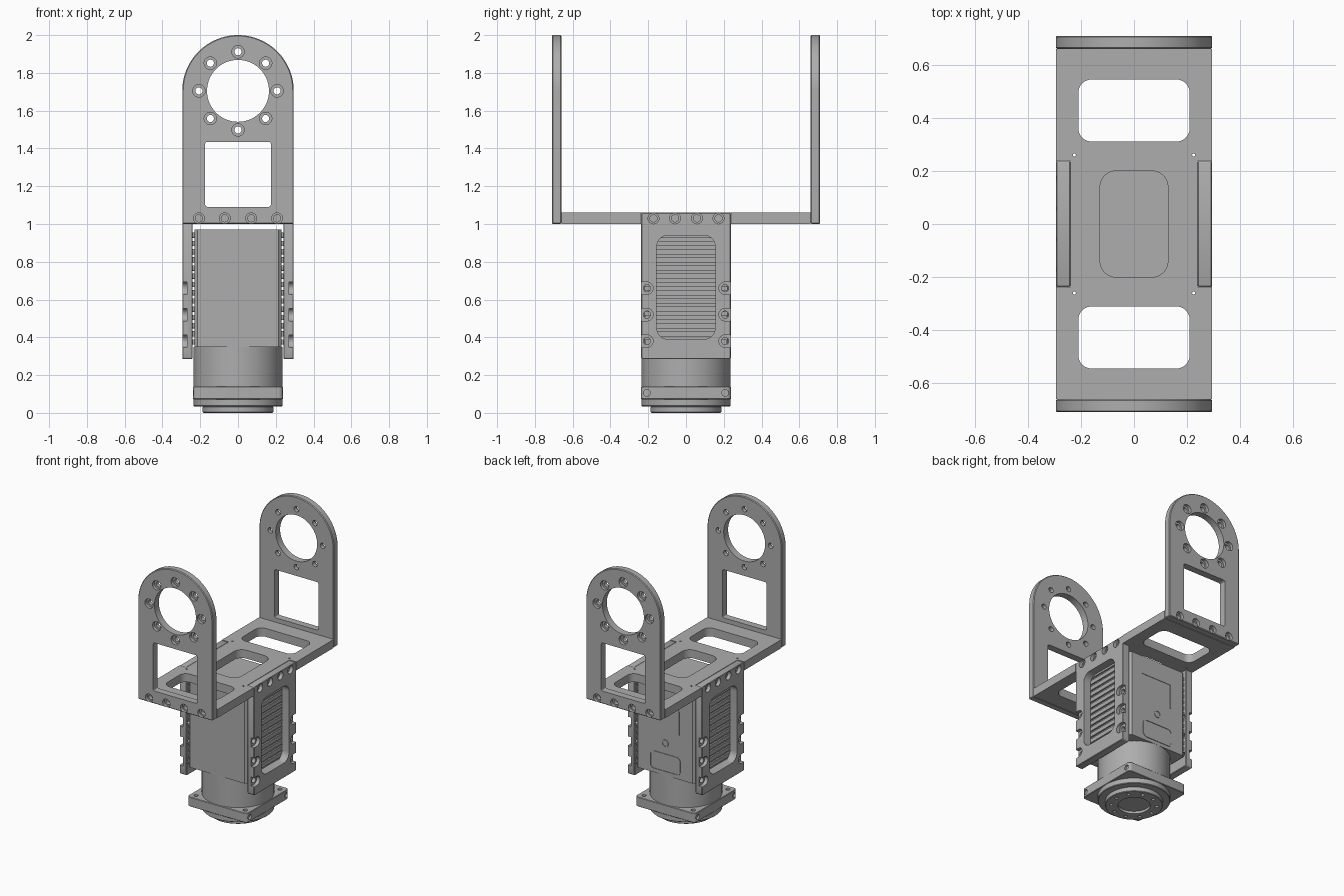
import bpy, bmesh
from math import sin, cos, pi, radians
from mathutils import Vector

cube = bpy.data.objects.get("Cube")
if cube:
    bpy.data.objects.remove(cube, do_unlink=True)

grey = bpy.data.materials.new("machined_grey")
grey.use_nodes = True
grey.diffuse_color = (0.42, 0.42, 0.42, 1)
grey.node_tree.nodes["Principled BSDF"].inputs["Base Color"].default_value = grey.diffuse_color
parts = []


# Outlines in a plane
def arc(u, v, r, start, end, n):
    steps = [radians(start + (end - start) * i / n) for i in range(n + 1)]
    return [(u + r * cos(a), v + r * sin(a)) for a in steps]


def circle(u, v, r, n=24):
    return arc(u, v, r, 0, 360, n)[:-1]


def rounded(u, v, hu, hv, r, n=8):
    return (arc(u + hu - r, v + hv - r, r, 0, 90, n) + arc(u - hu + r, v + hv - r, r, 90, 180, n)
            + arc(u - hu + r, v - hv + r, r, 180, 270, n) + arc(u + hu - r, v - hv + r, r, 270, 360, n))


def ring(u, v, r, count):
    return [(u + r * cos(2 * pi * i / count), v + r * sin(2 * pi * i / count)) for i in range(count)]


# Extrude one or more outlines along an axis
def prism(name, outlines, axis, a, b, bevel=0):
    place = {"X": lambda u, v, w: (w, u, v), "Y": lambda u, v, w: (u, w, v),
             "Z": lambda u, v, w: (u, v, w)}[axis]
    bm = bmesh.new()
    for line in outlines:
        face = bm.faces.new([bm.verts.new(place(u, v, a)) for u, v in line])
        out = bmesh.ops.extrude_face_region(bm, geom=[face], use_keep_orig=True)
        moved = [g for g in out["geom"] if isinstance(g, bmesh.types.BMVert)]
        bmesh.ops.translate(bm, verts=moved, vec=Vector(place(0, 0, b - a)))
    bmesh.ops.recalc_face_normals(bm, faces=bm.faces)
    if bevel:
        sharp = [e for e in bm.edges if e.calc_face_angle(0) > radians(40)]
        bmesh.ops.bevel(bm, geom=sharp, offset=bevel, segments=1, affect="EDGES")
    mesh = bpy.data.meshes.new(name)
    bm.to_mesh(mesh)
    bm.free()
    mesh.materials.append(grey)
    obj = bpy.data.objects.new(name, mesh)
    bpy.context.collection.objects.link(obj)
    parts.append(obj)
    return obj


# Cut outlines out of a part and drop the cutter
def cut(obj, outlines, axis, a, b):
    tool = prism("cutter", outlines, axis, a, b)
    parts.remove(tool)
    mod = obj.modifiers.new("cut", "BOOLEAN")
    mod.operation, mod.solver, mod.object = "DIFFERENCE", "EXACT", tool
    bpy.context.view_layer.update()
    result = bpy.data.meshes.new_from_object(obj.evaluated_get(bpy.context.evaluated_depsgraph_get()))
    obj.modifiers.clear()
    obj.data = result
    bpy.data.objects.remove(tool, do_unlink=True)


HALF, EYE = 0.295, 1.705       # half width of the fork, height of its bearing holes
BORE, HOLE = 0.033, 0.019      # screw head recess and screw hole radii

# Fork arms with bearing hole, window and counterbored screws
for s, name in ((-1, "front_arm"), (1, "back_arm")):
    outline = [(-HALF, 1), (HALF, 1)] + arc(0, EYE, HALF, 0, 180, 48)
    arm = prism(name, [outline], "Y", s * 0.66, s * 0.71, 0.005)
    screws = ring(0, EYE, 0.207, 8) + [(x, 1.03) for x in (-0.207, -0.07, 0.07, 0.207)]
    cut(arm, [circle(0, EYE, 0.164, 64), rounded(0, 1.263, 0.174, 0.172, 0.012, 3)], "Y", s * 0.6, s * 0.8)
    cut(arm, [circle(x, z, BORE - 0.004 * (z < 1.1)) for x, z in screws], "Y", s * 0.688, s * 0.8)
    cut(arm, [circle(x, z, HOLE, 16) for x, z in screws], "Y", s * 0.6, s * 0.8)

# Cross plate, notched for the side plates
IN, DEEP = 0.24, 0.238
quarter = [(HALF, 0.66), (HALF, DEEP), (IN, DEEP)]
right = quarter + [(x, -y) for x, y in reversed(quarter)]
cross = prism("cross_plate", [right + [(-x, -y) for x, y in right]], "Z", 1.0, 1.06)
cut(cross, [rounded(0, 0, 0.128, 0.2, 0.06), rounded(0, 0.428, 0.21, 0.117, 0.05),
            rounded(0, -0.428, 0.21, 0.117, 0.05)]
    + [circle(x, y, 0.006, 8) for x in (-0.225, 0.225) for y in (-0.26, 0.26)], "Z", 0.9, 1.2)

# Side plates with window, top screws and open-ended screw pockets
for s, name in ((-1, "right_side_plate"), (1, "left_side_plate")):
    plate = prism(name, [rounded(0, 0.6725, DEEP, 0.3875, 0.008, 2)], "X", s * IN, s * HALF, 0.004)
    top = [(y, 1.03) for y in (-0.172, -0.058, 0.058, 0.172)]
    edge = [(t * 0.207, z) for t in (-1, 1) for z in (0.38, 0.52, 0.66)]
    pockets = []
    for y, z in edge:
        t = 1 if y > 0 else -1
        pockets.append([(y + t * 0.1, z - BORE)]
                       + [(y - t * c, z + d) for c, d in arc(0, 0, BORE, -90, 90, 12)]
                       + [(y + t * 0.1, z + BORE)])
    cut(plate, [rounded(0, 0.665, 0.155, 0.275, 0.06)], "X", s * 0.2, s * 0.4)
    cut(plate, [circle(y, z, 0.029) for y, z in top] + pockets, "X", s * 0.27, s * 0.4)
    cut(plate, [circle(y, z, HOLE, 16) for y, z in top + edge], "X", s * 0.2, s * 0.4)

# Motor housing with cooling ribs on both sides
chamfered = rounded(0, 0, 0.229, 0.235, 0.014, 1)
prism("motor_housing", [chamfered], "Z", 0.35, 0.97)
for s, name in ((-1, "right_cooling_ribs"), (1, "left_cooling_ribs")):
    ribs = [rounded(0, 0.375 + 0.0435 * i, 0.218, 0.014, 0.004, 2) for i in range(14)]
    prism(name, ribs, "X", s * 0.226, s * IN)

# Raised markings on the back of the housing
back = 0.235
button = prism("back_button", [circle(0, 0.58, 0.026)], "Y", back - 0.01, back + 0.004)
cut(button, [circle(0, 0.58, 0.02)], "Y", back, back + 0.02)
cover = prism("back_cover_rim", [rounded(0, 0.44, 0.12, 0.065, 0.03)], "Y", back - 0.01, back + 0.004)
cut(cover, [rounded(0, 0.44, 0.114, 0.059, 0.025)], "Y", back, back + 0.02)
prism("back_seam", [rounded(0.01, 0.84, 0.12, 0.003, 0.001, 1), rounded(-0.11, 0.75, 0.003, 0.085, 0.001, 1)],
      "Y", back - 0.01, back + 0.003)

# Round neck and square mounting flange
prism("neck", [circle(0, 0, 0.235, 64)], "Z", 0.135, 0.35)
flange = prism("mounting_flange", [rounded(0, 0, 0.238, 0.238, 0.025, 4)], "Z", 0.072, 0.14, 0.003)
corners = [(x, y) for x in (-0.195, 0.195) for y in (-0.195, 0.195)]
cut(flange, [circle(x, y, 0.015, 16) for x, y in corners], "Z", 0.125, 0.2)
for s in (-1, 1):
    cut(flange, [circle(y, 0.106, 0.018, 16) for y in (-0.207, 0.207)], "X", s * 0.225, s * 0.3)

# Output disc with screw ring and recessed centre
prism("output_collar", [circle(0, 0, 0.235, 64)], "Z", 0.034, 0.075, 0.004)
disc = prism("output_disc", [circle(0, 0, 0.187, 64)], "Z", 0, 0.036, 0.004)
cut(disc, [circle(0, 0, 0.105, 48)] + [circle(x, y, 0.012, 12) for x, y in ring(0, 0, 0.148, 10)],
    "Z", -0.1, 0.018)

# Smooth the curved walls, keep edges sharp
bpy.ops.object.select_all(action="DESELECT")
for obj in parts:
    obj.select_set(True)
bpy.context.view_layer.objects.active = parts[0]
bpy.ops.object.shade_smooth_by_angle(angle=radians(30))
